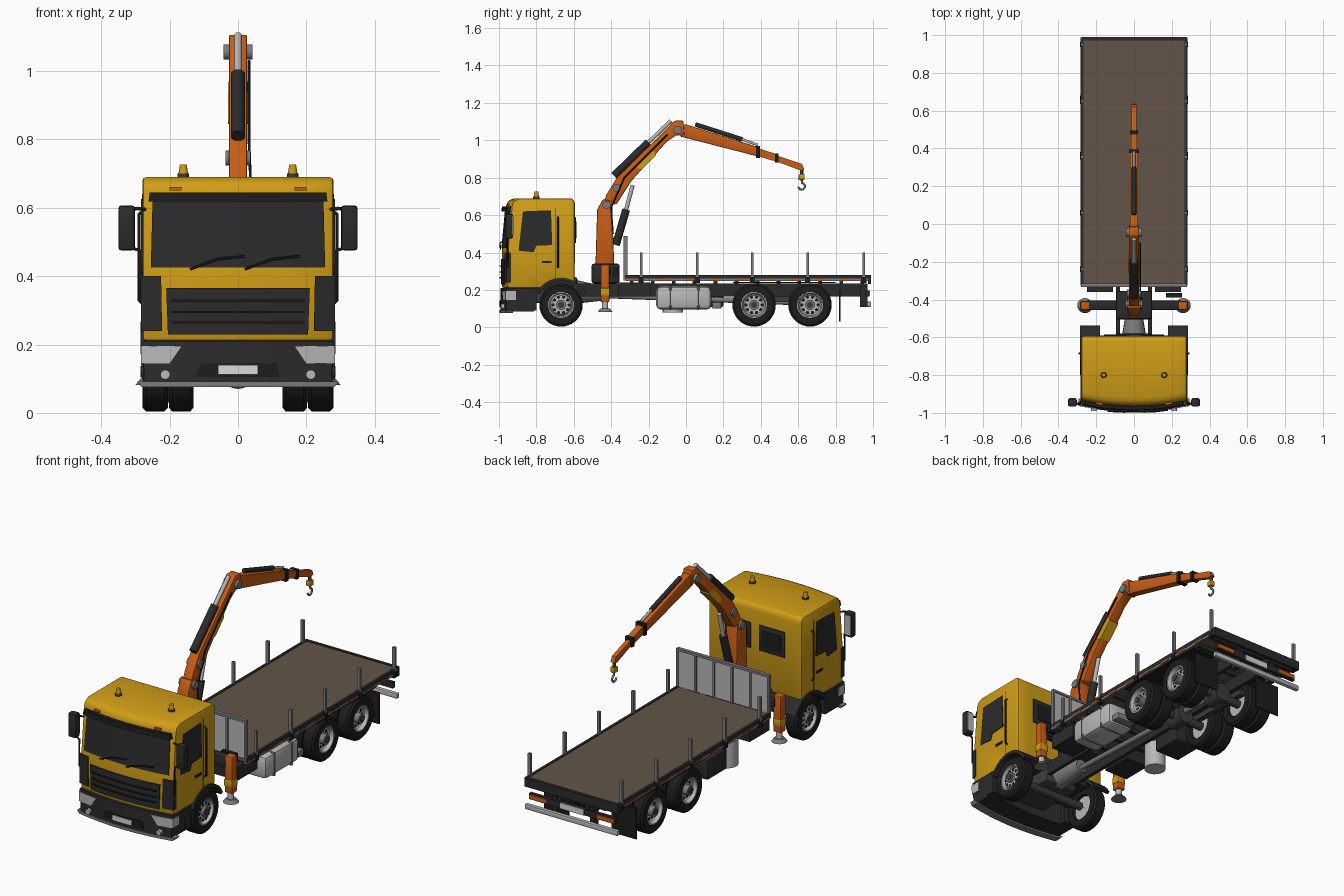
import bpy, bmesh, math
from mathutils import Vector, Matrix

if "Cube" in bpy.data.objects:
    bpy.data.objects.remove(bpy.data.objects["Cube"])


def material(name, r, g, b):
    m = bpy.data.materials.new(name)
    m.use_nodes = True
    m.diffuse_color = (r, g, b, 1)
    m.node_tree.nodes["Principled BSDF"].inputs["Base Color"].default_value = (r, g, b, 1)
    return m


YELLOW = material("cab yellow", .63, .34, .008)
ORANGE = material("crane orange", .58, .11, .008)
BLACK = material("tyre black", .012, .012, .012)
DARK = material("dark plastic", .024, .024, .025)
STEEL = material("dark steel", .045, .046, .048)
SILVER = material("silver", .48, .48, .49)
GREY = material("mid grey", .2, .2, .21)
BROWN = material("deck brown", .125, .09, .065)
WHITE = material("plate white", .7, .7, .7)
SIDES = ((1, "left"), (-1, "right"))


def finish(bm, name, mat, bevel=0, segments=2):
    bmesh.ops.recalc_face_normals(bm, faces=bm.faces)
    if bevel:
        sharp = [e for e in bm.edges if e.calc_face_angle(0) > .6]
        bmesh.ops.bevel(bm, geom=sharp, offset=bevel, segments=segments,
                        affect='EDGES', profile=.5, clamp_overlap=True)
    me = bpy.data.meshes.new(name)
    bm.to_mesh(me)
    bm.free()
    me.shade_smooth()
    me.set_sharp_from_angle(angle=.6)
    me.materials.append(mat)
    ob = bpy.data.objects.new(name, me)
    bpy.context.collection.objects.link(ob)
    return ob


def loft(name, rings, mat, bevel=0, closed=False):
    """Join equal rings of points into a solid, capped unless closed."""
    bm = bmesh.new()
    vs = [[bm.verts.new(p) for p in ring] for ring in rings]
    n = len(vs[0])
    for a, b in zip(vs, vs[1:] + vs[:1] if closed else vs[1:]):
        for i in range(n):
            bm.faces.new((a[i], a[(i + 1) % n], b[(i + 1) % n], b[i]))
    if not closed:
        bm.faces.new(vs[0])
        bm.faces.new(vs[-1])
    return finish(bm, name, mat, bevel)


def prism(name, outline, x0, x1, mat, bevel=0):
    return loft(name, [[(x, y, z) for y, z in outline] for x in (x0, x1)], mat, bevel)


def box(name, x0, x1, y0, y1, z0, z1, mat, bevel=0):
    return prism(name, [(y0, z0), (y1, z0), (y1, z1), (y0, z1)], x0, x1, mat, bevel)


def pair(name, x0, x1, *rest):
    for s, side in SIDES:
        box(side + "_" + name, s * x0, s * x1, *rest)


def tube(name, p, q, r, mat, r2=None, n=20):
    p, q = Vector(p), Vector(q)
    bm = bmesh.new()
    turn = (q - p).to_track_quat('Z', 'Y').to_matrix().to_4x4()
    bmesh.ops.create_cone(bm, cap_ends=True, segments=n, radius1=r, radius2=r if r2 is None else r2,
                          depth=(q - p).length, matrix=Matrix.Translation((p + q) / 2) @ turn)
    return finish(bm, name, mat)


def pipe(name, pts, r, mat):
    cu = bpy.data.curves.new(name, 'CURVE')
    cu.dimensions, cu.bevel_depth, cu.bevel_resolution, cu.use_fill_caps = '3D', r, 2, True
    sp = cu.splines.new('POLY')
    sp.points.add(len(pts) - 1)
    for pt, co in zip(sp.points, pts):
        pt.co = (*co, 1)
    cu.materials.append(mat)
    ob = bpy.data.objects.new(name, cu)
    bpy.context.collection.objects.link(ob)


def spin(name, profile, cy, cz, s, mat, n=36):
    """Turn a closed (x, radius) profile about an axle along x."""
    rings = [[(s * x, cy + r * math.cos(a), cz + r * math.sin(a)) for x, r in profile]
             for a in (2 * math.pi * i / n for i in range(n))]
    return loft(name, rings, mat, closed=True)


def front_y(x, z):
    lean = min(max((z - .4) / .25, 0), 1) * .023
    return -.985 + lean + .03 * (x / .28) ** 2


def panel(name, bottom, top, z0, z1, mat, out=.004, depth=.008):
    """Plate that follows the curved cab front; bottom and top are x ranges."""
    rings = []
    for i in range(9):
        ring = []
        for (a, b), z, back in ((bottom, z0, 0), (top, z1, 0), (top, z1, 1), (bottom, z0, 1)):
            x = a + (b - a) * i / 8
            ring.append((x, front_y(x, z) - out + back * depth, z))
        rings.append(ring)
    return loft(name, rings, mat)


# Cab shell with wheel arches
AXLE_F, AXLES_R, HUB = -.668, (.364, .663), .12
arch = [(AXLE_F + .14 * math.cos(a), HUB + .14 * math.sin(a))
        for a in (math.radians(58.6 + 81.4 * i / 7) for i in range(8))]
outline = [(-.985, .21), (-.985, .4), (-.962, .65), (-.952, .676), (-.92, .69), (-.61, .69), (-.594, .672)] + arch
cab_rings = []
for i in range(9):
    x = -.28 + .07 * i
    cab_rings.append([(x, y + (.03 * (x / .28) ** 2 if y < -.9 else 0), z) for y, z in outline])
loft("cab_shell", cab_rings, YELLOW, .016)

# Cab front
panel("windscreen", (-.255, .255), (-.25, .25), .425, .62, DARK)
panel("sun_visor", (-.262, .262), (-.258, .258), .618, .645, BLACK, .022, .03)
panel("grille", (-.205, .205), (-.21, .21), .23, .365, DARK, .005)
for z in (.262, .292, .325):
    panel("grille_slat", (-.195, .195), (-.195, .195), z, z + .006, BLACK, .011, .01)
panel("bumper", (-.272, .272), (-.282, .282), .085, .21, DARK, .006, .15)
panel("bumper_inlet", (-.125, .125), (-.11, .11), .105, .145, BLACK, .01, .01)
panel("number_plate", (-.058, .058), (-.058, .058), .112, .14, WHITE, .016, .008)
panel("front_underrun_bar", (-.282, .282), (-.295, .295), .076, .092, GREY, .011, .04)
for s, side in SIDES:
    panel(side + "_corner_panel", (s * .222, s * .283), (s * .225, s * .283), .24, .4, DARK, .005, .025)
    panel(side + "_headlight", (s * .2, s * .283), (s * .165, s * .284), .145, .195, SILVER, .01, .055)
    panel(side + "_marker_light", (s * .165, s * .2), (s * .165, s * .2), .65, .66, ORANGE, .008, .02)
    tube(side + "_fog_light", (s * .213, -.99, .112), (s * .213, -.96, .112), .014, SILVER)
    pipe(side + "_wiper", [(s * .08 - .06, -.992, .42), (s * .08 + .02, -.995, .45),
                           (s * .08 + .1, -.985, .458)], .0035, BLACK)

# Cab sides, mirrors and roof beacons
window = [(-.895, .41), (-.872, .62), (-.722, .626), (-.715, .44), (-.8, .436), (-.815, .402)]
for s, side in SIDES:
    prism(side + "_door_window", window, s * .276, s * .284, DARK)
    box(side + "_door_handle", s * .278, s * .286, -.77, -.72, .345, .356, BLACK)
    box(side + "_door_seam", s * .276, s * .2815, -.7, -.697, .26, .64, STEEL)
    pipe(side + "_grab_rail", [(s * .278, -.685, .32), (s * .29, -.685, .33),
                               (s * .29, -.685, .58), (s * .278, -.685, .59)], .005, BLACK)
    box(side + "_mirror", s * .302, s * .35, -.965, -.925, .475, .607, DARK, .009)
    box(side + "_mirror_glass", s * .307, s * .345, -.928, -.922, .49, .595, SILVER)
    pipe(side + "_mirror_arm", [(s * .27, -.935, .595), (s * .295, -.95, .598), (s * .32, -.945, .595)], .005, BLACK)
    pipe(side + "_mirror_stay", [(s * .32, -.945, .485), (s * .287, -.955, .475),
                                 (s * .287, -.955, .33), (s * .275, -.945, .32)], .005, BLACK)
    tube(side + "_beacon_base", (s * .16, -.8, .685), (s * .16, -.8, .7), .017, STEEL)
    tube(side + "_beacon", (s * .16, -.8, .7), (s * .16, -.8, .726), .014, YELLOW, .01)
    box(side + "_rear_window", s * .025, s * .18, -.598, -.589, .45, .59, DARK, .003)
    box(side + "_rear_window_pane", s * .045, s * .16, -.59, -.586, .475, .565, BLACK)
    ring = [math.radians(25 + 130 * i / 10) for i in range(11)]
    prism(side + "_front_fender", [(AXLE_F + .145 * math.cos(a), HUB + .145 * math.sin(a)) for a in ring]
          + [(AXLE_F + .128 * math.cos(a), HUB + .128 * math.sin(a)) for a in reversed(ring)],
          s * .18, s * .285, DARK)
    box(side + "_cab_step", s * .2, s * .278, -.85, -.8, .09, .21, DARK)

# Wheels
TYRE = [(0, .07), (0, .105), (.01, .116), (.062, .116), (.072, .105), (.072, .07), (.05, .066), (.02, .066)]


def wheel(name, cy, s, x_in, dish):
    spin(name + "_tyre", [(x_in + x, r) for x, r in TYRE], cy, HUB, s, BLACK)
    x = x_in + .066
    spin(name + "_rim", [(x + .004, .071), (x + .004, .064), (x - .016, .058), (x + dish, .05),
                         (x + dish, .002), (x - .05, .002), (x - .05, .071)], cy, HUB, s, SILVER)
    for i in range(10):
        a = math.tau * i / 10
        p = Vector((s * (x + dish), cy + .043 * math.cos(a), HUB + .043 * math.sin(a)))
        tube(name + "_hand_hole", p - Vector((s * .01, 0, 0)), p + Vector((s * .001, 0, 0)), .0085, BLACK, n=10)
    tube(name + "_hub", (s * (x - .03), cy, HUB), (s * (x + .008), cy, HUB), .027, GREY)
    tube(name + "_hub_cap", (s * x, cy, HUB), (s * (x + .012), cy, HUB), .017, STEEL)


for s, side in SIDES:
    wheel(side + "_front", AXLE_F, s, .205, -.006)
    for cy in AXLES_R:
        wheel(side + "_rear_outer", cy, s, .207, -.022)
        wheel(side + "_rear_inner", cy, s, .13, -.022)

# Chassis, axles and driveline
for cy in (AXLE_F,) + AXLES_R:
    tube("axle", (-.2, cy, HUB), (.2, cy, HUB), .022, STEEL)
for cy in AXLES_R:
    tube("differential", (0, cy - .05, HUB), (0, cy + .05, HUB), .05, STEEL)
tube("drive_shaft", (0, -.45, .17), (0, .65, .13), .014, GREY)
tube("gearbox", (0, -.6, .19), (0, -.42, .18), .065, GREY, .035)
box("engine_block", -.1, .1, -.93, -.58, .13, .27, STEEL, .015)
box("cab_floor", -.19, .19, -.95, -.6, .2, .27, DARK)
pair("frame_rail", .075, .095, -.9, .97, .165, .235, DARK)
pair("leaf_spring", .1, .13, .3, .73, .135, .165, STEEL)
pair("mud_flap", .13, .278, .818, .825, .03, .2, BLACK)
pair("rear_fender", .13, .275, .25, .8, .238, .243, BLACK)

# Fuel tank, boxes and silencer
box("fuel_tank", .12, .28, -.16, .135, .095, .22, SILVER, .025)
for y in (-.09, .06):
    box("tank_strap", .117, .283, y, y + .012, .092, .223, GREY, .024)
box("small_air_box", .15, .265, .14, .19, .1, .135, GREY, .006)
box("battery_box", -.27, -.12, .03, .2, .11, .22, DARK, .008)
tube("silencer", (-.2, -.07, .08), (-.2, -.07, .22), .055, SILVER)
box("left_air_unit", .11, .25, -.36, -.19, .165, .24, DARK)
box("right_air_unit", -.25, -.11, -.36, -.19, .165, .24, DARK)

# Load deck with edge rails
box("deck_floor", -.27, .27, -.32, .975, .255, .277, BROWN)
for i in range(12):
    y = -.3 + .112 * i
    box("cross_member", -.265, .265, y, y + .02, .235, .256, DARK)
pair("deck_edge", .268, .282, -.325, .985, .26, .281, DARK)
pair("deck_lower_rail", .27, .281, -.32, .98, .247, .261, GREY)
box("deck_rear_edge", -.282, .282, .972, .988, .232, .281, DARK)
for i in range(9):
    y = -.29 + .14 * i
    pair("side_reflector", .279, .284, y, y + .06, .25, .259, ORANGE)
for y in (-.24, .06, .355, .65, .95):
    pair("stake", .268, .284, y - .007, y + .007, .25, .4, GREY)
    pair("stake_pocket", .266, .285, y - .014, y + .014, .236, .268, BLACK)

# Headboard
box("headboard", -.27, .27, -.327, -.32, .278, .48, SILVER)
box("headboard_top", -.28, .28, -.333, -.314, .475, .488, GREY)
for i in range(6):
    x = -.274 + .1096 * i
    box("headboard_post", x - .006, x + .006, -.333, -.314, .25, .485, GREY)

# Rear bumper and lamps
box("rear_bumper", -.28, .28, .968, .99, .11, .137, SILVER, .004)
pair("bumper_bracket", .1, .125, .93, .97, .11, .22, DARK)
box("lamp_bar", -.26, .26, .96, .978, .165, .198, DARK)
pair("tail_lamp", .15, .255, .975, .985, .17, .193, ORANGE)
box("rear_plate", -.07, .07, .977, .982, .165, .197, WHITE)

# Crane base and stabilisers
box("crane_base", -.095, .095, -.505, -.355, .235, .34, DARK, .012)
box("stabiliser_beam", -.25, .25, -.455, -.405, .27, .325, DARK, .005)
box("crane_valve_block", .17, .255, -.39, -.365, .27, .32, BLACK)
for s, side in SIDES:
    box(side + "_stabiliser_leg", s * .237, s * .283, -.455, -.41, .135, .335, ORANGE, .006)
    box(side + "_leg_warning_band", s * .235, s * .285, -.457, -.408, .17, .21, YELLOW, .004)
    tube(side + "_leg_rod", (s * .26, -.432, .095), (s * .26, -.432, .14), .016, SILVER)
    tube(side + "_leg_foot", (s * .26, -.432, .082), (s * .26, -.432, .1), .04, GREY, .025)

# Crane column and booms
prism("crane_column", [(-.485, .3), (-.475, .63), (-.445, .685), (-.395, .675), (-.383, .3)], -.034, .034, ORANGE, .007)
prism("main_boom", [(-.45, .645), (-.425, .71), (-.37, .8), (-.08, 1.085), (-.06, 1.105), (-.015, 1.105),
                    (-.008, 1.03), (-.055, 1.025), (-.1, .995), (-.29, .785), (-.37, .66)], -.027, .027, ORANGE, .005)
prism("outer_boom", [(-.06, 1.08), (.0, 1.085), (.39, .963), (.39, .912), (-.03, 1.02)], -.022, .022, ORANGE, .004)
prism("boom_extension_one", [(.38, .96), (.49, .924), (.49, .884), (.38, .916)], -.017, .017, ORANGE)
prism("boom_extension_two", [(.48, .92), (.62, .874), (.632, .845), (.61, .84), (.48, .888)], -.012, .012, ORANGE)
for y, z, h in ((.385, .938, .032), (.485, .905, .025)):
    box("boom_collar", -h * .85, h * .85, y - .01, y + .01, z - h, z + h, BLACK)
for y, z, w in ((-.425, .655, .045), (-.37, .745, .036), (-.045, 1.055, .042)):
    tube("boom_pivot", (-w, y, z), (w, y, z), .022, GREY)
prism("boom_panel", [(-.262, .85), (-.235, .845), (-.16, .92), (-.165, .94), (-.19, .94), (-.255, .875)],
      -.029, .029, YELLOW)

# Hydraulic rams, hook
tube("lift_ram", (0, -.375, .44), (0, -.32, .63), .021, DARK)
tube("lift_ram_rod", (0, -.32, .63), (0, -.285, .76), .011, SILVER)
tube("fold_ram", (0, -.385, .81), (0, -.2, .99), .021, DARK)
tube("fold_ram_rod", (0, -.2, .99), (0, -.08, 1.105), .011, SILVER)
tube("extension_ram", (0, .05, 1.085), (0, .3, 1.005), .012, DARK)
tube("extension_ram_rod", (0, .3, 1.005), (0, .385, .975), .007, SILVER)
pipe("hydraulic_hose", [(.03, -.39, .5), (.038, -.4, .64), (.032, -.33, .8), (.032, -.1, 1.03)], .004, BLACK)
tube("hook_link", (0, .618, .85), (0, .618, .815), .009, STEEL)
box("hook_block", -.014, .014, .602, .634, .788, .818, YELLOW, .005)
pipe("hook", [(0, .618, .79), (0, .62, .774)] + [(0, .618 + .018 * math.cos(a), .754 + .018 * math.sin(a))
     for a in (math.radians(80 - 28 * i) for i in range(10))], .0055, GREY)
